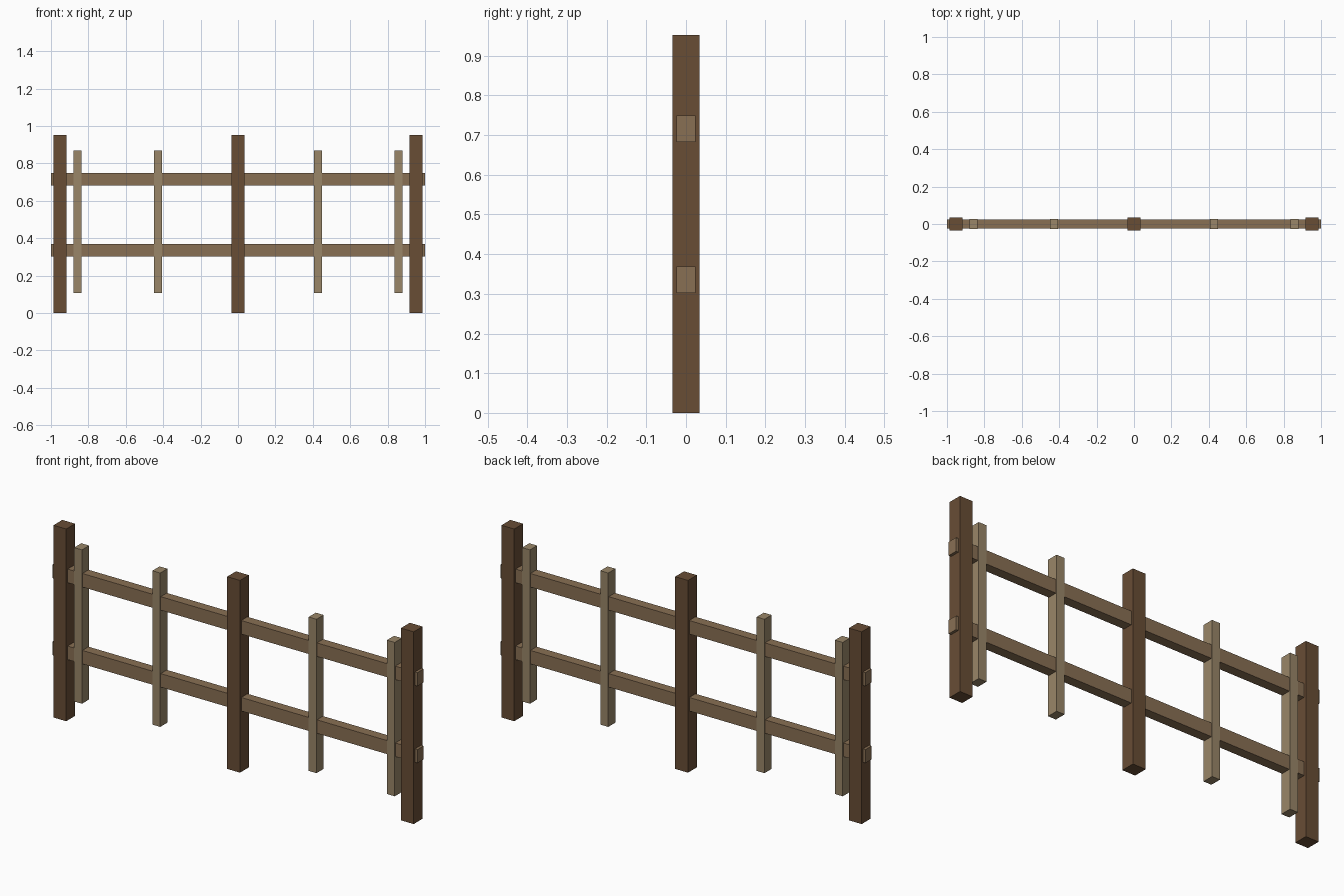
import bpy

if "Cube" in bpy.data.objects:
    bpy.data.objects.remove(bpy.data.objects["Cube"])


def material(name, rgb):
    m = bpy.data.materials.new(name)
    m.diffuse_color = (*rgb, 1)
    m.use_nodes = True
    m.node_tree.nodes["Principled BSDF"].inputs["Base Color"].default_value = m.diffuse_color
    return m


def box(name, centre, size, mat):
    bpy.ops.mesh.primitive_cube_add(size=1, location=centre)
    ob = bpy.context.object
    ob.name = name
    ob.scale = size
    bpy.ops.object.transform_apply(location=False, rotation=False, scale=True)
    ob.data.materials.append(mat)
    return ob


dark = material("dark_wood", (0.14, 0.075, 0.036))
mid = material("rail_wood", (0.25, 0.16, 0.088))
pale = material("pale_wood", (0.32, 0.24, 0.14))

# Main posts standing on the ground
for x in (-0.952, 0, 0.952):
    box("post", (x, 0, 0.476), (0.07, 0.069, 0.952), dark)

# Horizontal rails running through the posts
for z in (0.335, 0.716):
    box("rail", (0, 0, z), (2, 0.048, 0.067), mid)

# Thin pickets raised off the ground
for x in (-0.857, -0.428, 0.428, 0.857):
    box("picket", (x, 0, 0.487), (0.043, 0.056, 0.762), pale)
